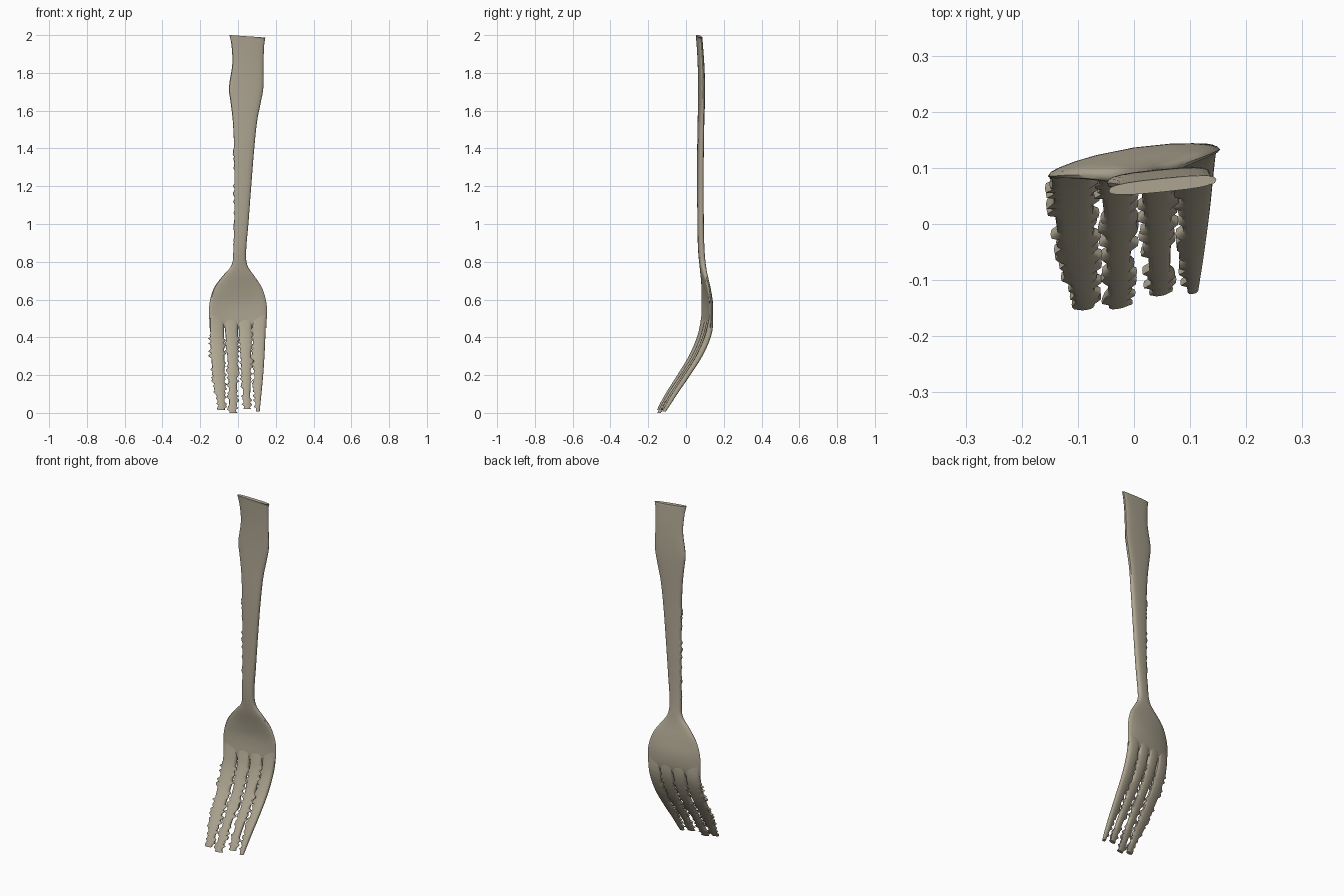
import bpy, bmesh, math, random

random.seed(4)
if "Cube" in bpy.data.objects:
    bpy.data.objects.remove(bpy.data.objects["Cube"], do_unlink=True)

metal = bpy.data.materials.new("dull warm metal")
metal.use_nodes = True
COLOUR = (0.43, 0.385, 0.29, 1)
metal.diffuse_color = COLOUR
bsdf = metal.node_tree.nodes["Principled BSDF"]
bsdf.inputs["Base Color"].default_value = COLOUR
bsdf.inputs["Roughness"].default_value = 0.6


def curve(keys, z):
    """Smooth interpolation through (z, value) keys, listed by rising z."""
    n = len(keys)
    if z <= keys[0][0]:
        return keys[0][1]
    if z >= keys[-1][0]:
        return keys[-1][1]
    i = max(k for k in range(n - 1) if keys[k][0] <= z)

    def slope(k):
        a, b = keys[max(k - 1, 0)], keys[min(k + 1, n - 1)]
        return (b[1] - a[1]) / (b[0] - a[0])
    (z0, v0), (z1, v1) = keys[i], keys[i + 1]
    h = z1 - z0
    t = (z - z0) / h
    return (v0 * (1 + 2 * t) * (1 - t) ** 2 + v1 * t * t * (3 - 2 * t)
            + h * t * (1 - t) * (slope(i) * (1 - t) - slope(i + 1) * t))


# Side profile, sideways tilt and cupping shared by every part
SPINE = [(0, -.135), (.1, -.075), (.2, -.008), (.3, .055), (.4, .1), (.48, .118),
         (.57, .122), (.65, .112), (.75, .094), (.85, .083), (1, .078),
         (1.4, .076), (1.7, .08), (1.85, .076), (2, .066)]
TILT = [(0, .17), (.6, .15), (.8, .1), (2, .1)]
CUP = [(0, 0), (.4, .006), (.58, .014), (.76, 0), (2, 0)]


def sweep(name, stations, sides=20):
    """Loft rounded flat sections: (z, left, right, half thickness, spikes)."""
    bm = bmesh.new()
    rings = []
    for z, left, right, thick, spikes in stations:
        ring = []
        for k in range(sides):
            a = math.tau * k / sides
            u, v = (math.copysign(abs(f) ** .7, f) for f in (math.cos(a), math.sin(a)))
            x = (left + right) / 2 + u * (right - left) / 2
            if abs(u) > .93:
                x += spikes[1] if u > 0 else -spikes[0]
            y = (curve(SPINE, z) + curve(TILT, z) * (x - .02)
                 - curve(CUP, z) * ((x / .15) ** 2 - .3) + v * thick)
            ring.append(bm.verts.new((x, y, z)))
        rings.append(ring)
    for a, b in zip(rings, rings[1:]):
        for k in range(sides):
            j = (k + 1) % sides
            bm.faces.new((a[k], a[j], b[j], b[k]))
    bm.faces.new(rings[0])
    bm.faces.new(rings[-1])
    bmesh.ops.recalc_face_normals(bm, faces=bm.faces)
    mesh = bpy.data.meshes.new(name)
    bm.to_mesh(mesh)
    bm.free()
    mesh.materials.append(metal)
    obj = bpy.data.objects.new(name, mesh)
    bpy.context.collection.objects.link(obj)
    bpy.ops.object.select_all(action='DESELECT')
    bpy.context.view_layer.objects.active = obj
    obj.select_set(True)
    bpy.ops.object.shade_smooth_by_angle(angle=math.radians(45))
    return obj


def spike(chance, size):
    return random.uniform(.3, 1) * size if random.random() < chance else 0


# Handle and head: outline edges and thickness by height
LEFT = [(.45, -.15), (.57, -.152), (.66, -.128), (.72, -.085), (.78, -.035),
        (.85, -.025), (1, -.02), (1.4, -.021), (1.55, -.028), (1.65, -.04),
        (1.72, -.048), (1.85, -.03), (1.95, -.035), (2, -.045)]
RIGHT = [(.45, .15), (.57, .152), (.66, .128), (.72, .09), (.78, .05),
         (.85, .043), (1, .055), (1.2, .07), (1.4, .086), (1.55, .102),
         (1.65, .122), (1.72, .134), (1.85, .135), (1.95, .139), (2, .147)]
THICK = [(.45, .006), (.5, .012), (.65, .013), (.8, .016), (1, .016), (1.7, .015), (2, .012)]
body = []
STEPS = 130
for i in range(STEPS + 1):
    z = .45 + 1.55 * i / STEPS
    rough = (spike(.35, .008) if .88 < z < 1.4 else 0, 0)
    body.append((z, curve(LEFT, z), curve(RIGHT, z), curve(THICK, z), rough))
handle = sweep("handle_and_head", body)

# Slightly sloping cut at the end of the handle
for v in handle.data.vertices:
    if v.co.z > 1.995:
        v.co.z -= .07 * max(0, v.co.x + .04)

# Tines: tip height, then (left, right) at the tip, middle and root
TINES = {
    "tine_outer_right": (.015, (-.1, -.07), (-.138, -.072), (-.15, -.075)),
    "tine_inner_right": (.0, (-.045, -.01), (-.053, -.003), (-.077, .0)),
    "tine_inner_left": (.02, (.032, .063), (.017, .068), (-.002, .075)),
    "tine_outer_left": (.008, (.095, .115), (.084, .137), (.073, .15)),
}
TINE_THICK = [(0, .008), (.06, .013), (.25, .016), (.44, .016), (.53, .008)]
for name, (tip, *edges) in TINES.items():
    heights = (tip, .25, .53)
    left, right = ([(z, e[s]) for z, e in zip(heights, edges)] for s in (0, 1))
    stations = []
    for i in range(61):
        z = tip + (.53 - tip) * i / 60
        ragged = z < .42
        outer = name == "tine_outer_left"
        rough = (spike(.45, .014) if ragged else 0,
                 spike(.45, .014) if ragged and not outer else 0)
        stations.append((z, curve(left, z), curve(right, z), curve(TINE_THICK, z), rough))
    sweep(name, stations, 16)
